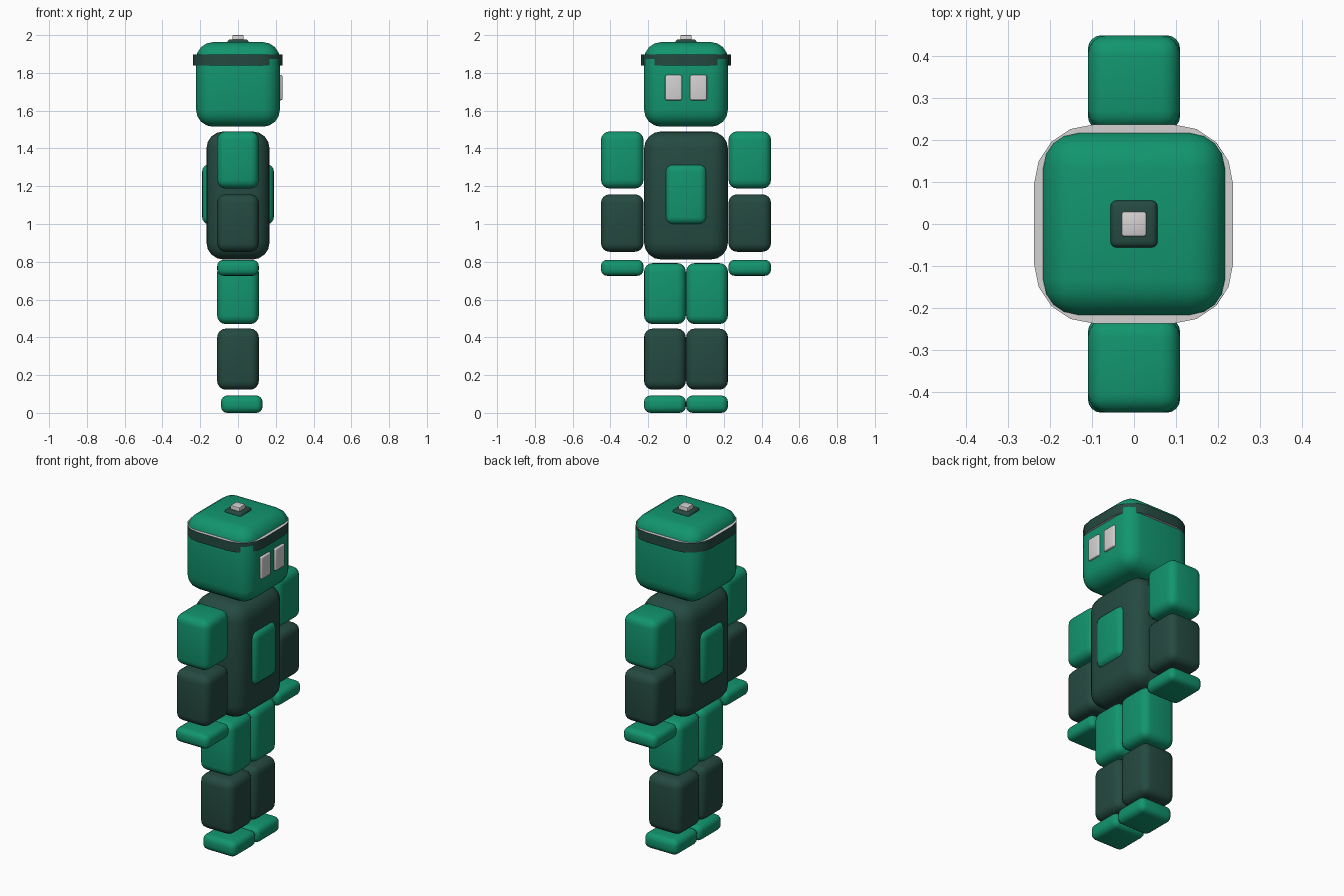
import bpy
import bmesh
from mathutils import Vector

cube = bpy.data.objects.get("Cube")
if cube:
    bpy.data.objects.remove(cube, do_unlink=True)


def make_material(name, rgb):
    mat = bpy.data.materials.new(name)
    mat.use_nodes = True
    mat.diffuse_color = (*rgb, 1)
    mat.node_tree.nodes["Principled BSDF"].inputs["Base Color"].default_value = (*rgb, 1)
    return mat


green = make_material("green", (0.006, 0.30, 0.155))
dark = make_material("dark green", (0.018, 0.068, 0.052))
grey = make_material("light grey", (0.66, 0.64, 0.64))


def finish(bm, name, *mats):
    mesh = bpy.data.meshes.new(name)
    bm.to_mesh(mesh)
    bm.free()
    for mat in mats:
        mesh.materials.append(mat)
    obj = bpy.data.objects.new(name, mesh)
    bpy.context.collection.objects.link(obj)
    bpy.ops.object.select_all(action="DESELECT")
    obj.select_set(True)
    bpy.context.view_layer.objects.active = obj
    bpy.ops.object.shade_smooth_by_angle()
    return obj


def box_mesh(x, y, z):
    """Box spanning the given (low, high) ranges."""
    bm = bmesh.new()
    bmesh.ops.create_cube(bm, size=1)
    for v in bm.verts:
        v.co = Vector([(a + b) / 2 + c * (b - a) for (a, b), c in zip((x, y, z), v.co)])
    return bm


def round_box(name, mat, x, y, z, radius, segments=4):
    bm = box_mesh(x, y, z)
    bmesh.ops.bevel(bm, geom=bm.edges[:], offset=radius, segments=segments,
                    profile=0.5, affect="EDGES")
    return finish(bm, name, mat)


# Head, with its button on top
round_box("head", green, (-0.222, 0.222), (-0.222, 0.222), (1.515, 1.963), 0.09)
round_box("button_base", dark, (-0.056, 0.056), (-0.056, 0.056), (1.945, 1.977), 0.014, 3)
round_box("button", grey, (-0.03, 0.03), (-0.03, 0.03), (1.96, 2.0), 0.006, 2)

# Headband: rounded square with pale top and bottom rims
bm = box_mesh((-0.238, 0.236), (-0.237, 0.237), (1.84, 1.898))
uprights = [e for e in bm.edges if abs(e.verts[0].co.z - e.verts[1].co.z) > 0.01]
bmesh.ops.bevel(bm, geom=uprights, offset=0.14, segments=4, profile=0.5, affect="EDGES")
bm.normal_update()
for face in bm.faces:
    face.material_index = int(abs(face.normal.z) > 0.5)
finish(bm, "headband", dark, grey)

# Body, with a chest and back panel
round_box("torso", dark, (-0.167, 0.167), (-0.222, 0.222), (0.812, 1.49), 0.09)
for name, x in (("chest_panel", (0.10, 0.19)), ("back_panel", (-0.19, -0.10))):
    round_box(name, green, x, (-0.11, 0.11), (0.997, 1.317), 0.04)

# Paired parts: name, material, x range, y range, z range, edge radius
LIMB = (-0.11, 0.11)
ARM = (0.225, 0.45)
LEG = (0.001, 0.222)
pairs = [
    ("eye", grey, (0.19, 0.235), (0.022, 0.11), (1.655, 1.788), 0.008),
    ("upper_arm", green, LIMB, ARM, (1.188, 1.49), 0.045),
    ("forearm", dark, LIMB, ARM, (0.853, 1.157), 0.045),
    ("hand", green, LIMB, ARM, (0.726, 0.81), 0.032),
    ("thigh", green, LIMB, LEG, (0.47, 0.793), 0.045),
    ("shin", dark, LIMB, LEG, (0.123, 0.446), 0.045),
    ("foot", green, (-0.09, 0.13), LEG, (0.0, 0.092), 0.034),
]
for name, mat, x, (near, far), z, radius in pairs:
    round_box("left_" + name, mat, x, (near, far), z, radius)
    round_box("right_" + name, mat, x, (-far, -near), z, radius)
